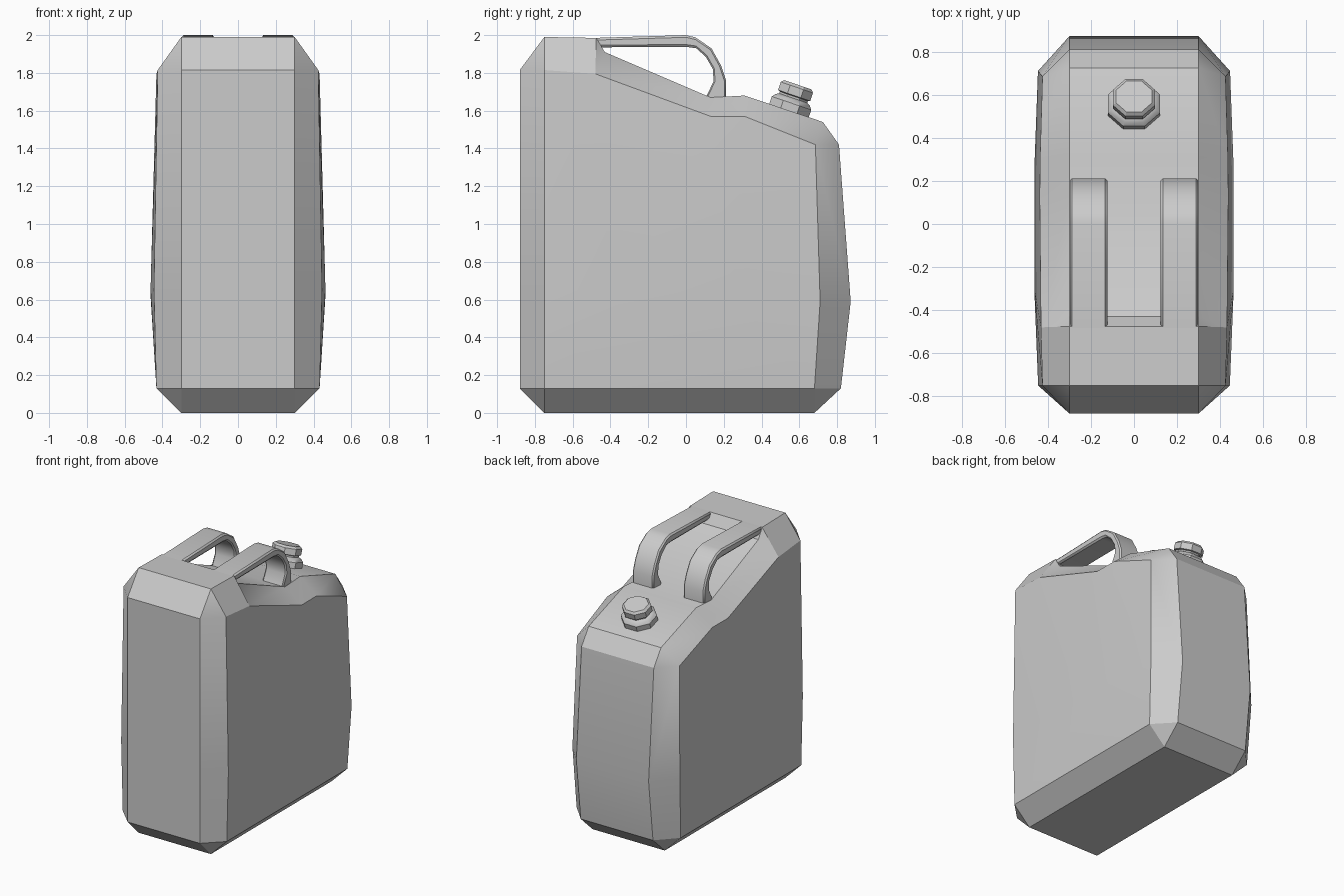
import bpy, bmesh, math
from mathutils import Matrix

if "Cube" in bpy.data.objects:
    bpy.data.objects.remove(bpy.data.objects["Cube"])


def finish(bm, name, angle):
    bmesh.ops.recalc_face_normals(bm, faces=bm.faces)
    me = bpy.data.meshes.new(name)
    bm.to_mesh(me)
    bm.free()
    ob = bpy.data.objects.new(name, me)
    bpy.context.collection.objects.link(ob)
    bpy.ops.object.select_all(action='DESELECT')
    ob.select_set(True)
    bpy.context.view_layer.objects.active = ob
    bpy.ops.object.shade_smooth_by_angle(angle=math.radians(angle))
    return ob


# Can body: centre outline (y, z), each point tied to a corner of the side panel
rim = [(-0.75, 0, 0), (0.68, 0, 1), (0.82, 0.13, 1), (0.872, 0.59, 2),
       (0.81, 1.42, 3), (0.725, 1.54, 3), (0.31, 1.68, 4), (0.13, 1.67, 5),
       (-0.43, 1.91, 6), (-0.475, 1.985, 6), (-0.75, 1.99, 7),
       (-0.88, 1.815, 7), (-0.88, 0.65, 8), (-0.88, 0.13, 0)]
# Side panel (x, y, z); the last two points carry the bulge
panel = [(0.432, -0.75, 0.13), (0.432, 0.68, 0.13), (0.446, 0.71, 0.59),
         (0.425, 0.685, 1.42), (0.436, 0.31, 1.57), (0.438, 0.13, 1.57),
         (0.432, -0.48, 1.795), (0.425, -0.75, 1.815), (0.445, -0.75, 0.65),
         (0.463, -0.3, 0.65), (0.463, 0.25, 0.62)]
panel_faces = [(0, 1, 10, 9), (1, 2, 10), (2, 3, 10), (3, 4, 10), (4, 5, 10),
               (5, 9, 10), (5, 6, 9), (6, 7, 9), (7, 8, 9), (8, 0, 9)]

bm = bmesh.new()
rings = []
for s in (1, -1):
    ring = [bm.verts.new((0.3 * s, y, z)) for y, z, _ in rim]
    side = [bm.verts.new((x * s, y, z)) for x, y, z in panel]
    rings.append(ring)
    for f in panel_faces:
        bm.faces.new([side[i] for i in f])
    for i in range(len(rim)):
        j = (i + 1) % len(rim)
        a, b = side[rim[i][2]], side[rim[j][2]]
        bm.faces.new([ring[i], ring[j], b] + ([a] if a is not b else []))
for i in range(len(rim)):
    j = (i + 1) % len(rim)
    bm.faces.new([rings[0][i], rings[0][j], rings[1][j], rings[1][i]])
finish(bm, "can_body", 30)

# Pair of bent strap handles
outer = [(-0.52, 1.984), (0.0, 2.0), (0.05, 1.988), (0.135, 1.93),
         (0.185, 1.84), (0.212, 1.76), (0.212, 1.64)]
inner = [(-0.52, 1.935), (0.0, 1.938), (0.055, 1.93), (0.105, 1.885),
         (0.142, 1.82), (0.146, 1.755), (0.10, 1.66)]
bm = bmesh.new()
for s in (1, -1):
    loops = [[(bm.verts.new((s * x, *o)), bm.verts.new((s * x, *i)))
              for o, i in zip(outer, inner)] for x in (0.124, 0.298)]
    p, q = loops
    for k in range(len(outer) - 1):
        (a, b), (c, d) = p[k], p[k + 1]
        (e, f), (g, h) = q[k], q[k + 1]
        for face in ((a, c, d, b), (e, g, h, f), (a, c, g, e), (b, d, h, f)):
            bm.faces.new(face)
    for k in (0, -1):
        bm.faces.new((p[k][0], p[k][1], q[k][1], q[k][0]))
handles = finish(bm, "handles", 35)
bev = handles.modifiers.new("edge_bevel", 'BEVEL')
bev.width = 0.01
bev.segments = 1
bev.limit_method = 'ANGLE'
bev.angle_limit = math.radians(50)

# Filler neck and screw cap, eight-sided and square to the slope
tilt = (Matrix.Translation((0, 0.545, 1.60))
        @ Matrix.Rotation(-math.radians(18.9), 4, 'X'))


def turned(name, profile):
    bm = bmesh.new()
    prev = None
    for r, h in profile:
        rr = r / math.cos(math.pi / 8)
        ring = [bm.verts.new((rr * math.cos((k + .5) * math.pi / 4),
                              0.92 * rr * math.sin((k + .5) * math.pi / 4), h))
                for k in range(8)]
        if prev:
            for k in range(8):
                n = (k + 1) % 8
                bm.faces.new((prev[k], prev[n], ring[n], ring[k]))
        else:
            bm.faces.new(ring)
        prev = ring
    bm.faces.new(prev)
    bm.transform(tilt)
    finish(bm, name, 30)


turned("filler_neck", [(0.12, -0.03), (0.12, 0.042), (0.105, 0.06), (0.085, 0.07)])
turned("screw_cap", [(0.085, 0.05), (0.085, 0.08), (0.098, 0.085),
                     (0.098, 0.13), (0.083, 0.145)])
